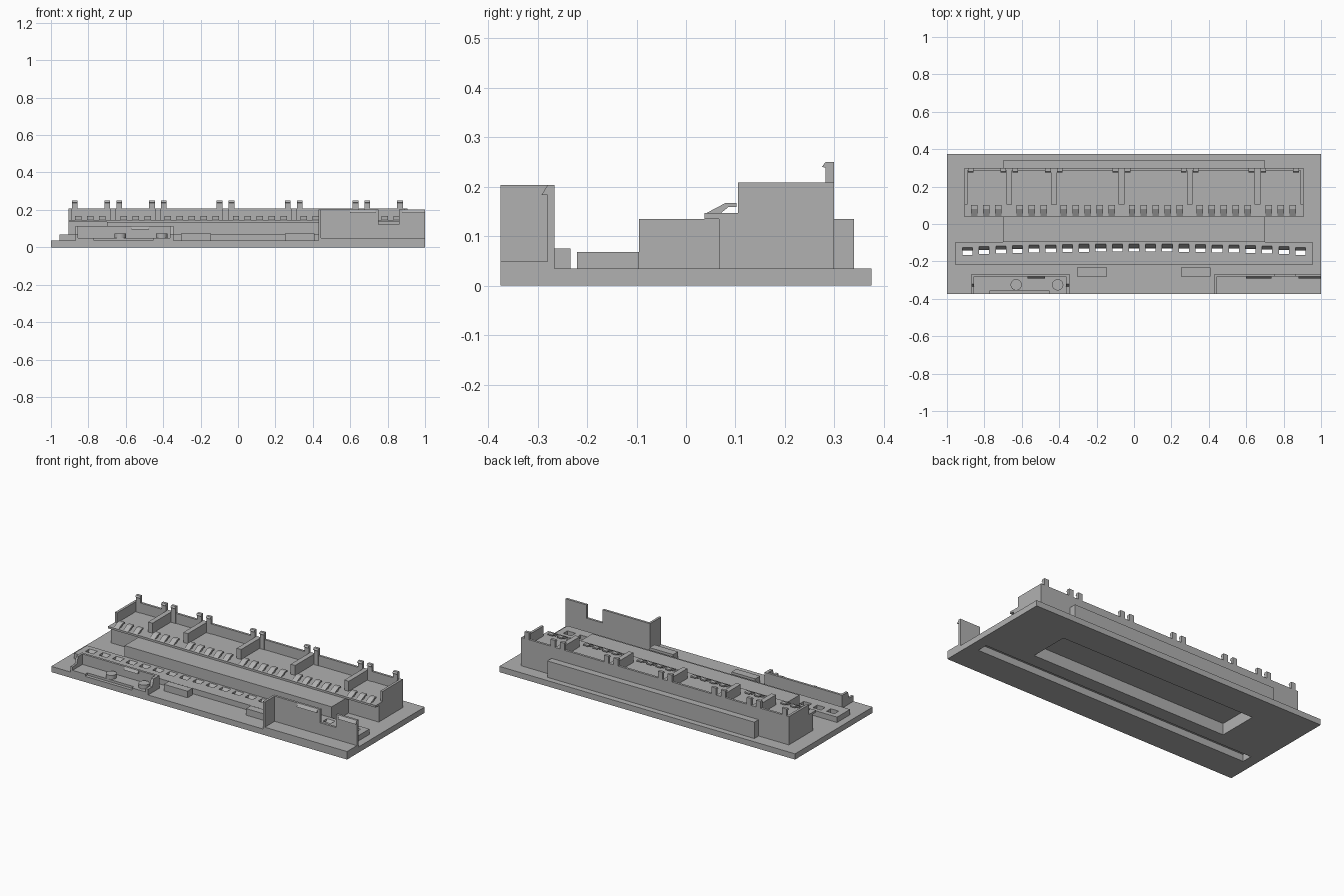
import bpy, bmesh, math

grey = bpy.data.materials.new("mid_grey")
grey.diffuse_color = (0.44, 0.44, 0.44, 1)


def finish(bm, name):
    bmesh.ops.recalc_face_normals(bm, faces=bm.faces)
    me = bpy.data.meshes.new(name)
    bm.to_mesh(me)
    bm.free()
    me.materials.append(grey)
    ob = bpy.data.objects.new(name, me)
    bpy.context.collection.objects.link(ob)
    return ob


def add_prism(bm, x0, x1, profile):
    """Extrude a (y, z) profile from x0 to x1."""
    a = [bm.verts.new((x0, y, z)) for y, z in profile]
    b = [bm.verts.new((x1, y, z)) for y, z in profile]
    bm.faces.new(a)
    bm.faces.new(b[::-1])
    n = len(a)
    for i in range(n):
        bm.faces.new((a[i], b[i], b[(i + 1) % n], a[(i + 1) % n]))


def add_box(bm, x0, x1, y0, y1, z0, z1):
    add_prism(bm, x0, x1, [(y0, z0), (y1, z0), (y1, z1), (y0, z1)])


def boxes(name, *dims):
    bm = bmesh.new()
    for d in dims:
        add_box(bm, *d)
    return finish(bm, name)


def prisms(name, spans, profile):
    bm = bmesh.new()
    for x0, x1 in spans:
        add_prism(bm, x0, x1, profile)
    return finish(bm, name)


def cut(ob, *cutters):
    for c in cutters:
        m = ob.modifiers.new("cut", "BOOLEAN")
        m.operation = "DIFFERENCE"
        m.solver = "EXACT"
        m.object = c
        c.hide_render = True
        c.hide_set(True)


# Underside pockets and the arc of tapered windows
cavity = boxes("cavity_cutter", (-0.665, 0.665, -0.045, 0.20, -0.02, 0.07))
slot = boxes("slot_cutter", (-0.932, 0.932, -0.195, -0.13, -0.02, 0.042))
bm = bmesh.new()
for i in range(21):
    x = (i - 10) * 0.089
    yc = -0.1245 - 0.018 * (x / 0.89) ** 2
    add_prism(bm, x - 0.027, x + 0.027,
              [(yc - 0.0225, 0.03), (yc - 0.007, 0.03), (yc + 0.0225, 0.075), (yc - 0.0225, 0.075)])
windows = finish(bm, "window_cutter")

# Base plate and raised bodies
base = boxes("base_plate", (-1, 1, -0.375, 0.375, 0, 0.035))
cut(base, cavity, slot)
strip = boxes("window_strip", (-0.955, 0.955, -0.22, -0.095, 0.035, 0.068))
cut(strip, slot, windows)
block = boxes("centre_block", (-0.70, 0.70, -0.095, 0.34, 0.035, 0.135))
cut(block, cavity)
body = boxes("tray_body", (-0.905, 0.905, 0.067, 0.299, 0.035, 0.135))
cut(body, cavity)
boxes("tray_floor", (-0.905, 0.905, 0.037, 0.299, 0.135, 0.147))

# Tray walls and dividers
dividers = [-0.667, -0.428, -0.067, 0.298, 0.66]
boxes("tray_back_wall", (-0.905, 0.905, 0.285, 0.299, 0.147, 0.208))
boxes("tray_end_walls", *[(s * 0.8975 - 0.0075, s * 0.8975 + 0.0075, 0.105, 0.299, 0.147, 0.208)
                          for s in (-1, 1)])
boxes("tray_dividers", *[(x - 0.015, x + 0.015, 0.105, 0.299, 0.147, 0.208) for x in dividers])

# Snap posts either side of each divider and at both ends
posts = [-0.873, 0.866] + [x + s * 0.032 for x in dividers for s in (-1, 1)]
prisms("snap_posts", [(x - 0.015, x + 0.015) for x in posts],
       [(0.282, 0.147), (0.299, 0.147), (0.299, 0.25), (0.282, 0.25), (0.275, 0.24), (0.282, 0.238)])

# Contact ramps along the tray front
groups = [(-0.79, 3), (-0.547, 3), (-0.247, 5), (0.117, 5), (0.48, 5), (0.785, 3)]
ramps = [c + (i - (n - 1) / 2) * 0.064 for c, n in groups for i in range(n)]
prisms("contact_ramps", [(x - 0.017, x + 0.017) for x in ramps],
       [(0.04, 0.146), (0.07, 0.146), (0.086, 0.159), (0.102, 0.159), (0.102, 0.167), (0.08, 0.167)])

# Tall holder at the front right: floor, side, notched back wall, snap wedges
boxes("right_holder_floor", (0.43, 1, -0.375, -0.266, 0.035, 0.049))
boxes("right_holder_side", (0.43, 0.444, -0.375, -0.266, 0.049, 0.203))
boxes("right_holder_wall", (0.444, 0.75, -0.28, -0.266, 0.049, 0.203),
      (0.75, 0.86, -0.28, -0.266, 0.049, 0.122), (0.86, 1, -0.28, -0.266, 0.049, 0.203))
prisms("right_holder_wedges", [(0.60, 0.735), (0.88, 1.0)],
       [(-0.28, 0.203), (-0.292, 0.183), (-0.28, 0.183)])

# Low holder at the front left: floor with front recess, walls, pegs, wedge
boxes("left_holder_floor", (-0.87, -0.345, -0.355, -0.266, 0.035, 0.049),
      (-0.87, -0.77, -0.375, -0.355, 0.035, 0.049), (-0.455, -0.345, -0.375, -0.355, 0.035, 0.049))
boxes("left_holder_wall", (-0.87, -0.345, -0.28, -0.266, 0.049, 0.113))
prisms("left_holder_sides", [(-0.87, -0.856), (-0.363, -0.345)],
       [(-0.375, 0.049), (-0.28, 0.049), (-0.28, 0.113), (-0.32, 0.113), (-0.335, 0.07), (-0.375, 0.07)])
prisms("left_holder_wedge", [(-0.57, -0.475)],
       [(-0.28, 0.113), (-0.291, 0.096), (-0.28, 0.096)])
for i, x in enumerate((-0.63, -0.408)):
    bpy.ops.mesh.primitive_cylinder_add(vertices=32, radius=0.03, depth=0.025,
                                        location=(x, -0.325, 0.0605))
    peg = bpy.context.object
    peg.name = "holder_peg_%d" % (i + 1)
    peg.data.materials.append(grey)
    bpy.ops.object.shade_smooth_by_angle()

# Rear support tabs between the holders
boxes("support_tabs", (-0.305, -0.145, -0.28, -0.233, 0.035, 0.075),
      (0.25, 0.41, -0.28, -0.233, 0.035, 0.075))
